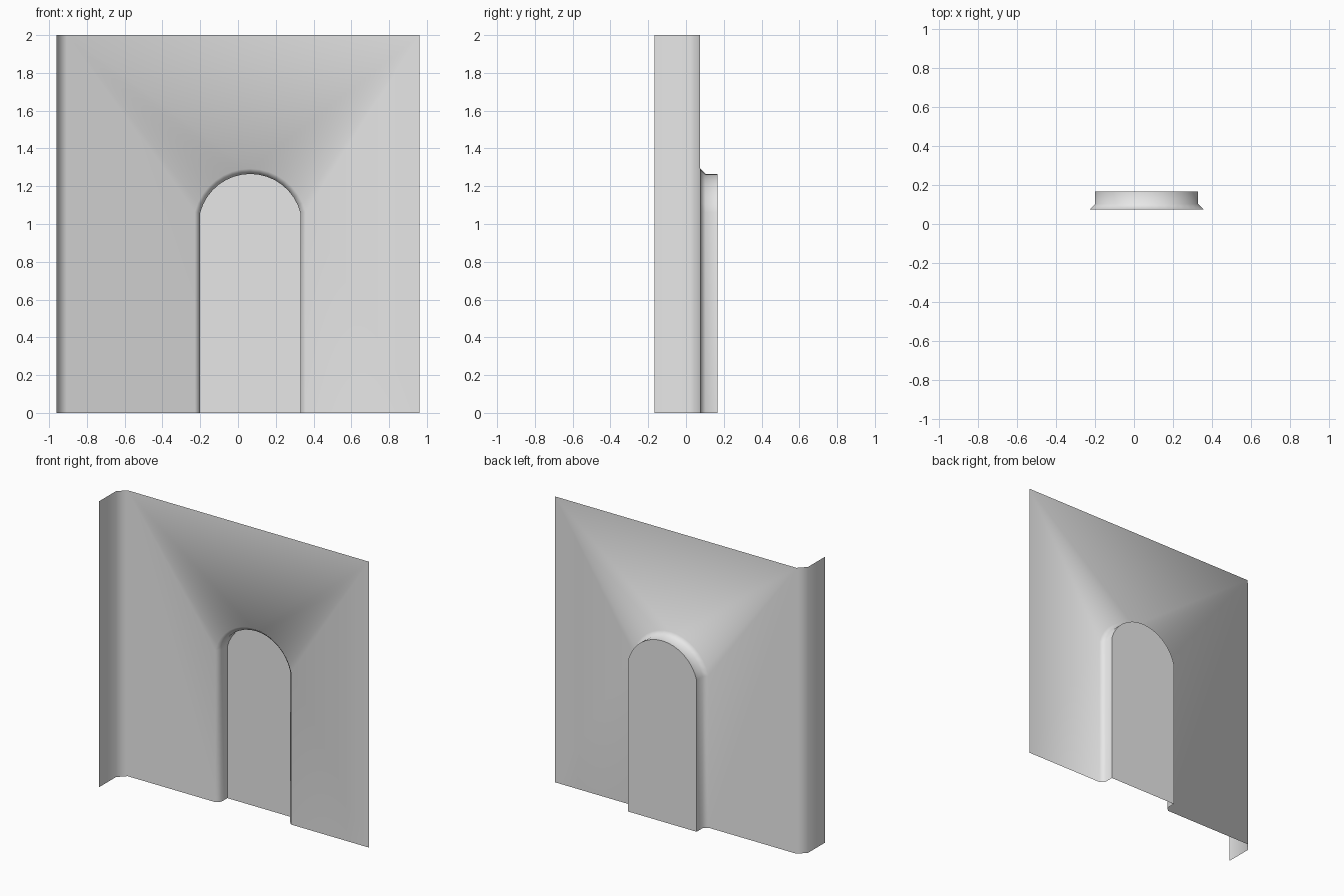
import bpy, bmesh, math

cube = bpy.data.objects.get("Cube")
if cube:
    bpy.data.objects.remove(cube, do_unlink=True)

plaster = bpy.data.materials.new("light_grey_plaster")
plaster.use_nodes = True
GREY = (0.8, 0.8, 0.8, 1)
plaster.diffuse_color = GREY
plaster.node_tree.nodes["Principled BSDF"].inputs["Base Color"].default_value = GREY

HEIGHT = 2.0
LEFT, RIGHT = -0.96, 0.96
FRONT, WALL_Y, BACK = -0.168, 0.075, 0.168
CORNER = 0.053          # chamfer where the wall meets the side return
BEVEL = 0.028           # chamfer around the niche mouth
NICHE_X, HALF_WIDTH = 0.065, 0.265
ARC_Z, ARC_R, STEPS = 0.991, 0.274, 16


def niche_outline(grow, y):
    """Arched opening from the low -x foot, over the top, to the low +x foot."""
    half, radius = HALF_WIDTH + grow, ARC_R + grow
    start = math.acos(half / radius)
    pts = [(NICHE_X - half, y, 0)]
    for i in range(STEPS + 1):
        a = math.pi - start - (math.pi - 2 * start) * i / STEPS
        pts.append((NICHE_X + radius * math.cos(a), y, ARC_Z + radius * math.sin(a)))
    return pts + [(NICHE_X + half, y, 0)]


def verts(bm, pts):
    return [bm.verts.new(p) for p in pts]


def bridge(bm, a, b):
    for i in range(len(a) - 1):
        bm.faces.new((a[i], a[i + 1], b[i + 1], b[i]))


def finish(bm, name):
    mesh = bpy.data.meshes.new(name)
    bm.to_mesh(mesh)
    bm.free()
    mesh.materials.append(plaster)
    obj = bpy.data.objects.new(name, mesh)
    bpy.context.collection.objects.link(obj)
    for poly in mesh.polygons:
        poly.use_smooth = True
    return obj


# Wall: side return, chamfered corner, pierced face, niche mouth and jambs
bm = bmesh.new()
plan = [(LEFT, FRONT), (LEFT, WALL_Y - CORNER), (LEFT + CORNER, WALL_Y)]
low = verts(bm, [(x, y, 0) for x, y in plan])
high = verts(bm, [(x, y, HEIGHT) for x, y in plan])
bridge(bm, low, high)
mouth = verts(bm, niche_outline(BEVEL, WALL_Y))
throat = verts(bm, niche_outline(0, WALL_Y + BEVEL))
rear = verts(bm, niche_outline(0, BACK))
bridge(bm, mouth, throat)
bridge(bm, throat, rear)

# Flat face fans out from the wall corners to the arch
top_right = bm.verts.new((RIGHT, WALL_Y, HEIGHT))
low_right = bm.verts.new((RIGHT, WALL_Y, 0))
crown = STEPS // 2 + 1
bm.faces.new((low[-1], mouth[0], high[-1]))
for i in range(len(mouth) - 2):
    corner = high[-1] if i < crown else top_right
    bm.faces.new((mouth[i], mouth[i + 1], corner))
bm.faces.new((high[-1], mouth[crown], top_right))
bm.faces.new((mouth[-2], low_right, top_right))
bm.faces.new((mouth[-2], mouth[-1], low_right))
bmesh.ops.recalc_face_normals(bm, faces=bm.faces)
bm.faces.ensure_lookup_table()
if next(f for f in bm.faces if low_right in f.verts).normal.y > 0:
    bmesh.ops.reverse_faces(bm, faces=bm.faces)
finish(bm, "wall")

# Niche back panel
bm = bmesh.new()
panel = bm.faces.new(verts(bm, niche_outline(0, BACK)))
panel.normal_update()
if panel.normal.y > 0:
    panel.normal_flip()
finish(bm, "niche_back")
